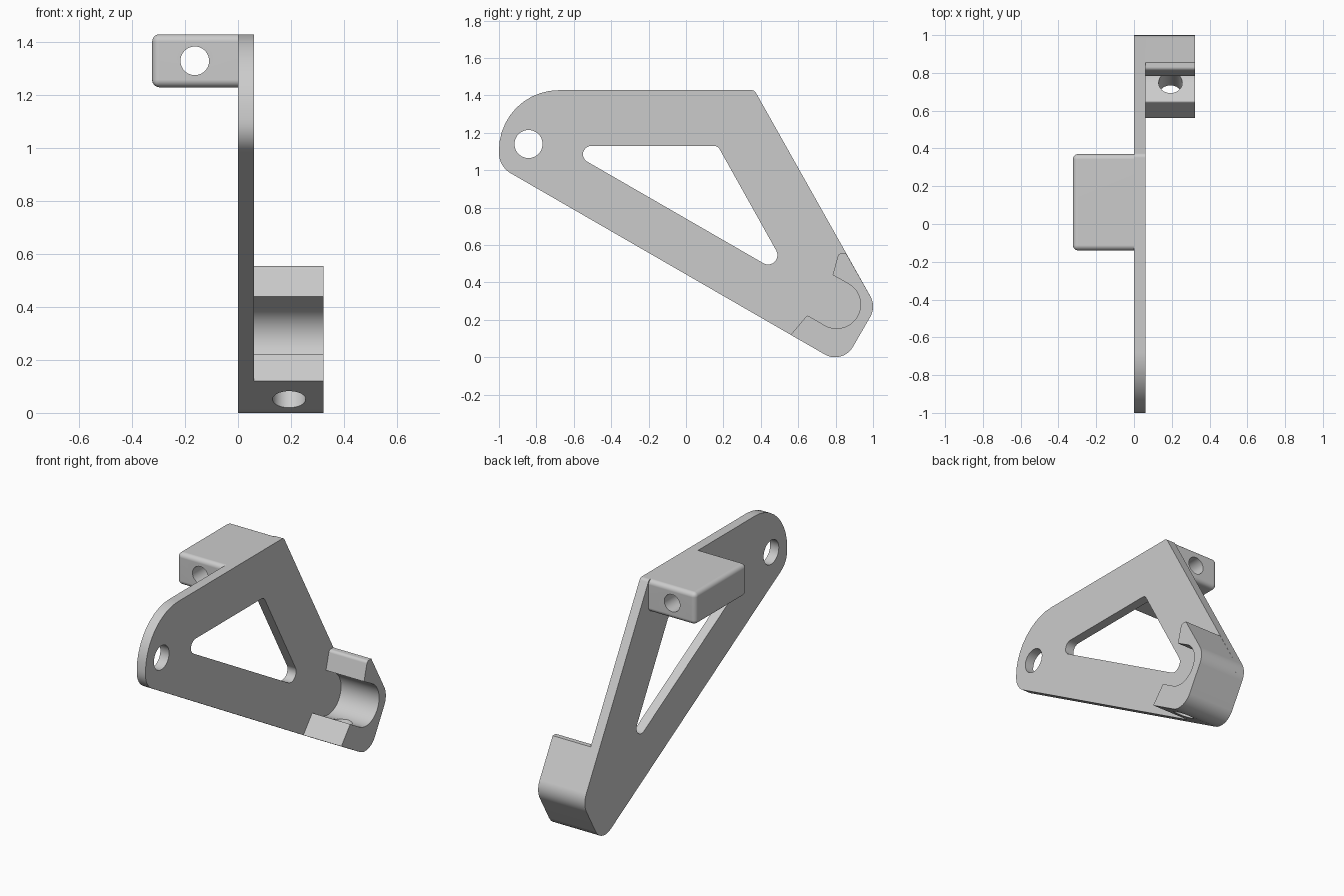
import bpy, bmesh
from math import sin, cos, pi, tan
from mathutils import Vector, Matrix

cube = bpy.data.objects.get("Cube")
if cube:
    bpy.data.objects.remove(cube, do_unlink=True)

grey = bpy.data.materials.new("plain grey")
grey.use_nodes = True
grey.diffuse_color = (0.6, 0.6, 0.6, 1)
bsdf = next(n for n in grey.node_tree.nodes if n.type == 'BSDF_PRINCIPLED')
bsdf.inputs["Base Color"].default_value = grey.diffuse_color


def add_object(name, bm):
    bmesh.ops.recalc_face_normals(bm, faces=bm.faces[:])
    mesh = bpy.data.meshes.new(name)
    bm.to_mesh(mesh)
    bm.free()
    mesh.materials.append(grey)
    obj = bpy.data.objects.new(name, mesh)
    bpy.context.collection.objects.link(obj)
    return obj


def rounded(corners, steps=10):
    """Outline in (y, z) from corners (y, z, fillet radius)."""
    pts = []
    for i, (y, z, r) in enumerate(corners):
        p = Vector((y, z))
        if r == 0:
            pts.append(p)
            continue
        a = (Vector(corners[i - 1][:2]) - p).normalized()
        b = (Vector(corners[(i + 1) % len(corners)][:2]) - p).normalized()
        half = a.angle(b) / 2
        centre = p + (a + b).normalized() * r / sin(half)
        start = p + a * r / tan(half) - centre
        end = p + b * r / tan(half) - centre
        sweep = start.angle_signed(end)
        for k in range(steps + 1):
            t = -sweep * k / steps
            pts.append(centre + Vector((start.x * cos(t) - start.y * sin(t),
                                        start.x * sin(t) + start.y * cos(t))))
    return pts


def prism(name, outline, x0, x1):
    """Extrude a (y, z) outline along x."""
    bm = bmesh.new()
    face = bm.faces.new([bm.verts.new((x0, p[0], p[1])) for p in outline])
    new = bmesh.ops.extrude_face_region(bm, geom=[face])["geom"]
    verts = [v for v in new if isinstance(v, bmesh.types.BMVert)]
    bmesh.ops.translate(bm, vec=(x1 - x0, 0, 0), verts=verts)
    return add_object(name, bm)


def rod(name, a, b, radius):
    """Cylinder between two points."""
    a, b = Vector(a), Vector(b)
    turn = (b - a).to_track_quat('Z', 'Y').to_matrix().to_4x4()
    bm = bmesh.new()
    bmesh.ops.create_cone(bm, cap_ends=True, segments=40, radius1=radius, radius2=radius,
                          depth=(b - a).length, matrix=Matrix.Translation((a + b) / 2) @ turn)
    return add_object(name, bm)


def select(obj):
    bpy.ops.object.select_all(action='DESELECT')
    obj.select_set(True)
    bpy.context.view_layer.objects.active = obj


def cut(obj, cutter):
    cutter.hide_render = True
    select(obj)
    mod = obj.modifiers.new("cut", 'BOOLEAN')
    mod.operation, mod.solver, mod.object = 'DIFFERENCE', 'EXACT', cutter
    bpy.ops.object.modifier_apply(modifier=mod.name)
    bpy.data.objects.remove(cutter, do_unlink=True)


def finish(obj):
    select(obj)
    bpy.ops.object.shade_smooth_by_angle(angle=pi / 6)
    mod = obj.modifiers.new("even shading", 'WEIGHTED_NORMAL')
    mod.keep_sharp = True


# Flat side plate with pivot hole and triangular window
bottom_corner, back_corner = (0.8375, -0.04, 0.11), (1.017, 0.271, 0.115)
plate = prism("side_plate", rounded([
    (-1, 1.02, 0.125), bottom_corner, back_corner,
    (0.366, 1.428, 0.025), (-1, 1.428, 0.32)]), 0, 0.06)
cut(plate, rod("pivot_cutter", (-0.1, -0.842, 1.14), (0.2, -0.842, 1.14), 0.075))
cut(plate, prism("window_cutter", rounded([
    (-0.674, 1.13, 0.045), (0.571, 0.412, 0.05), (0.17, 1.13, 0.035)]), -0.1, 0.2))
finish(plate)

# Hooked clamp: outer fillets match the plate, inner slot ends in a half circle
slot = [(0.805 + 0.128 * cos(t), 0.282 + 0.128 * sin(t))
        for t in [pi / 3 - pi * k / 24 for k in range(25)]]
outer = rounded([
    (0.56, 0.12, 0), bottom_corner, back_corner,
    (0.856, 0.555, 0), (0.816, 0.555, 0.02), (0.784, 0.441, 0.008)])
lip = rounded([(0.741, 0.171, 0), (0.648, 0.225, 0.01), (0.56, 0.12, 0)])[1:-1]
clamp = prism("clamp_hook", outer + slot + lip, 0.06, 0.323)
cut(clamp, rod("screw_cutter", (0.193, 0.63, -0.035), (0.193, 0.805, 0.268), 0.0625))
finish(clamp)

# Softened mounting block, square only where it meets the plate
bm = bmesh.new()
bmesh.ops.create_cube(bm, size=1, matrix=Matrix.Translation((-0.162, 0.115, 1.328))
                      @ Matrix.Diagonal((0.324, 0.51, 0.2, 1)))
edges = [e for e in bm.edges if min(v.co.x for v in e.verts) < -0.1]
bmesh.ops.bevel(bm, geom=edges, offset=0.028, segments=5, profile=0.5, affect='EDGES')
block = add_object("mounting_block", bm)
cut(block, rod("bore_cutter", (-0.163, -0.4, 1.328), (-0.163, 0.6, 1.328), 0.054))
finish(block)
